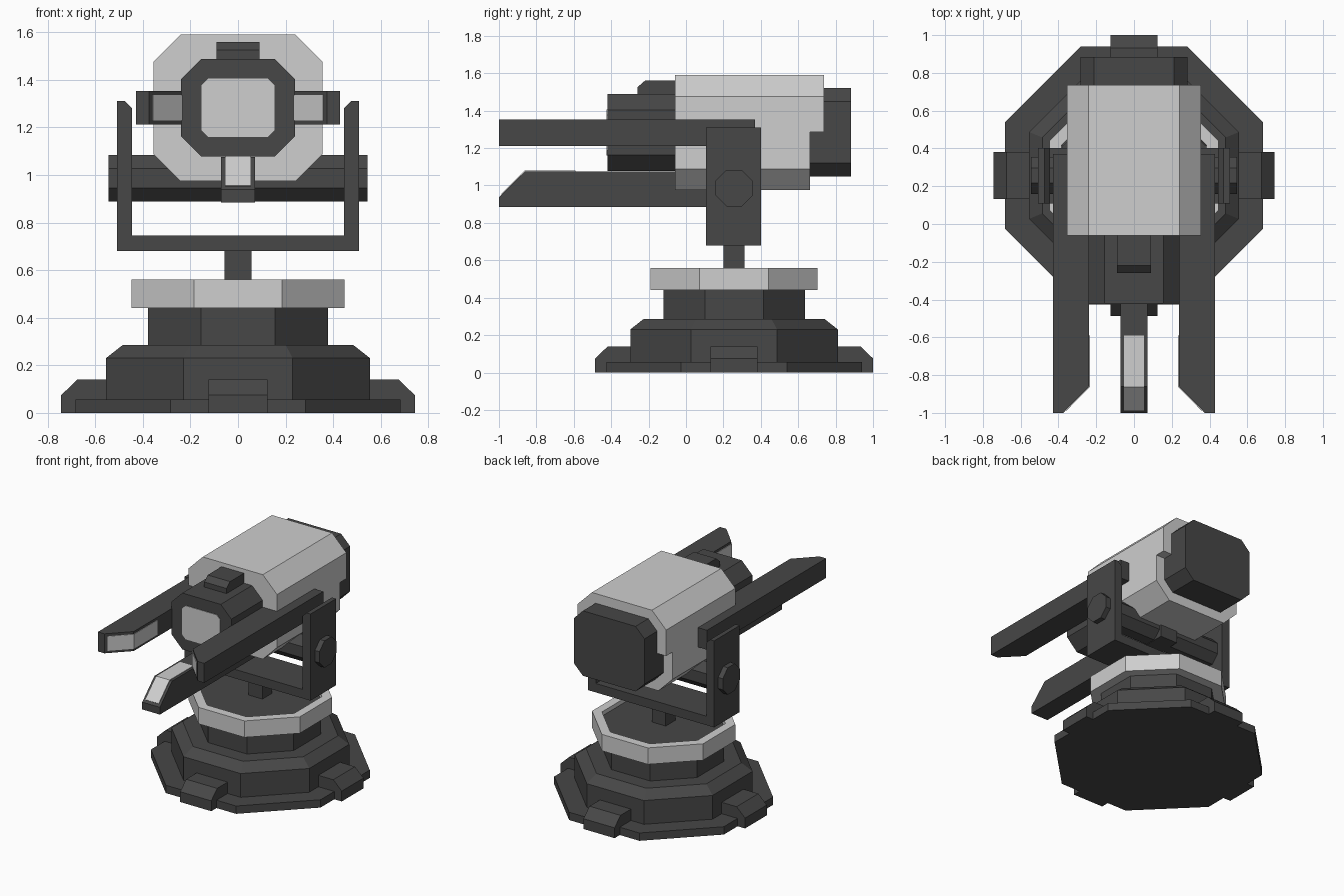
import bpy, bmesh, math

if "Cube" in bpy.data.objects:
    bpy.data.objects.remove(bpy.data.objects["Cube"])

def material(name, v):
    m = bpy.data.materials.new(name)
    m.diffuse_color = (v, v, v, 1)
    m.use_nodes = True
    m.node_tree.nodes["Principled BSDF"].inputs["Base Color"].default_value = m.diffuse_color
    return m

DARK = material("dark_grey", 0.063)
LIGHT = material("light_grey", 0.62)
CY = 0.257      # y of the turning axis
BZ = 1.2825     # height of the bore axis

def finish(name, bm, mat):
    bmesh.ops.recalc_face_normals(bm, faces=bm.faces)
    me = bpy.data.meshes.new(name)
    bm.to_mesh(me)
    bm.free()
    me.materials.append(mat)
    ob = bpy.data.objects.new(name, me)
    bpy.context.collection.objects.link(ob)
    return ob

def prism(name, pts, a, b, place, mat):
    """Extrude a 2D profile from a to b; place maps (u, v, w) to xyz."""
    bm = bmesh.new()
    lo = [bm.verts.new(place(u, v, a)) for u, v in pts]
    hi = [bm.verts.new(place(u, v, b)) for u, v in pts]
    bm.faces.new(lo)
    bm.faces.new(hi)
    n = len(pts)
    for i in range(n):
        j = (i + 1) % n
        bm.faces.new((lo[i], lo[j], hi[j], hi[i]))
    return finish(name, bm, mat)

def octagon_lathe(name, profile, mat, closed=False):
    """Turn (apothem, z) points into an eight-sided solid."""
    bm = bmesh.new()
    rings = []
    for r, z in profile:
        R = r / math.cos(math.pi / 8)
        rings.append([bm.verts.new((R * math.cos(math.pi / 8 + k * math.pi / 4),
                                    CY + R * math.sin(math.pi / 8 + k * math.pi / 4), z))
                      for k in range(8)])
    pairs = list(zip(rings, rings[1:]))
    if closed:
        pairs.append((rings[-1], rings[0]))
    else:
        bm.faces.new(rings[0])
        bm.faces.new(rings[-1])
    for p, q in pairs:
        for k in range(8):
            j = (k + 1) % 8
            bm.faces.new((p[k], p[j], q[j], q[k]))
    return finish(name, bm, mat)

def cham(x, z0, z1, c):
    """Rectangle of half width x with cut corners."""
    return [(x - c, z0), (x, z0 + c), (x, z1 - c), (x - c, z1),
            (c - x, z1), (-x, z1 - c), (-x, z0 + c), (c - x, z0)]

def rect(u0, u1, v0, v1):
    return [(u0, v0), (u1, v0), (u1, v1), (u0, v1)]

along_y = lambda u, v, w: (u, w, v)     # profile in x, z
along_x = lambda u, v, w: (w, u, v)     # profile in y, z

# Stepped base, feet and ring
octagon_lathe("base", [(0.683, 0), (0.683, 0.057), (0.555, 0.057), (0.555, 0.23),
                       (0.485, 0.285), (0.378, 0.285), (0.378, 0.535)], DARK)
octagon_lathe("turntable_ring", [(0.378, 0.44), (0.447, 0.44), (0.447, 0.56),
                                 (0.385, 0.56)], LIGHT, closed=True)
foot = [(0.5, 0.01), (0.5, 0), (0.743, 0), (0.743, 0.075), (0.675, 0.14), (0.5, 0.14)]
for i in range(4):
    c, s = round(math.cos(i * math.pi / 2)), round(math.sin(i * math.pi / 2))
    prism(f"foot_{i + 1}", foot, -0.125, 0.125,
          lambda u, v, w: (u * c - w * s, CY + u * s + w * c, v), DARK)

# Post, yoke and axle
prism("post", rect(-0.056, 0.056, 0.5, 0.70), CY - 0.056, CY + 0.056, along_y, DARK)
half = [(0.508, 0.68), (0.508, 1.31), (0.475, 1.31), (0.445, 1.28), (0.445, 0.745)]
prism("yoke", half + [(-x, z) for x, z in reversed(half)], 0.108, 0.402, along_y, DARK)
prism("axle", [(u + CY, v) for u, v in cham(0.098, 0.888, 1.084, 0.0575)],
      -0.545, 0.545, along_x, DARK)

# Light housing, with the lower back edge cut away
body = prism("housing", cham(0.356, 0.975, 1.59, 0.114), -0.06, 0.737, along_y, LIGHT)
cutter = prism("housing_cutter", rect(0.662, 0.9, 0.8, 1.287), -0.6, 0.6, along_x, LIGHT)
mod = body.modifiers.new("cut", "BOOLEAN")
mod.operation = "DIFFERENCE"
mod.solver = "EXACT"
mod.object = cutter
cutter.hide_render = True
cutter.hide_viewport = True

# Rear block, front barrel, lens and sight
prism("rear_block", cham(0.284, 1.047, 1.52, 0.072), 0.6, 0.883, along_y, DARK)
prism("barrel", cham(0.24, 1.078, 1.488, 0.085), -0.42, 0.0, along_y, DARK)
prism("lens", cham(0.153, 1.16, 1.405, 0.028), -0.424, -0.415, along_y, LIGHT)
prism("sight", [(-0.26, 1.47), (-0.26, 1.525), (-0.22, 1.56), (0.0, 1.56), (0.0, 1.47)],
      -0.09, 0.09, along_x, DARK)

# Three prongs with light inner panels at the tips: u = y, v = distance from the bore
def prong(name, r, place):
    prism(name, [(-1, r + 0.19), (-1, r + 0.137), (-0.86, r), (0.37, r), (0.37, r + 0.19)],
          -0.071, 0.071, place, DARK)
    prism(name + "_panel", [(-0.985, r + 0.1225), (-0.86, r), (-0.59, r), (-0.59, r - 0.004),
                            (-0.862, r - 0.004), (-0.988, r + 0.1195)],
          -0.053, 0.053, place, LIGHT)

prong("lower_prong", 0.2075, lambda u, v, w: (w, u, BZ - v))
prong("right_prong", 0.238, lambda u, v, w: (v, u, BZ + w))
prong("left_prong", 0.238, lambda u, v, w: (-v, u, BZ + w))
